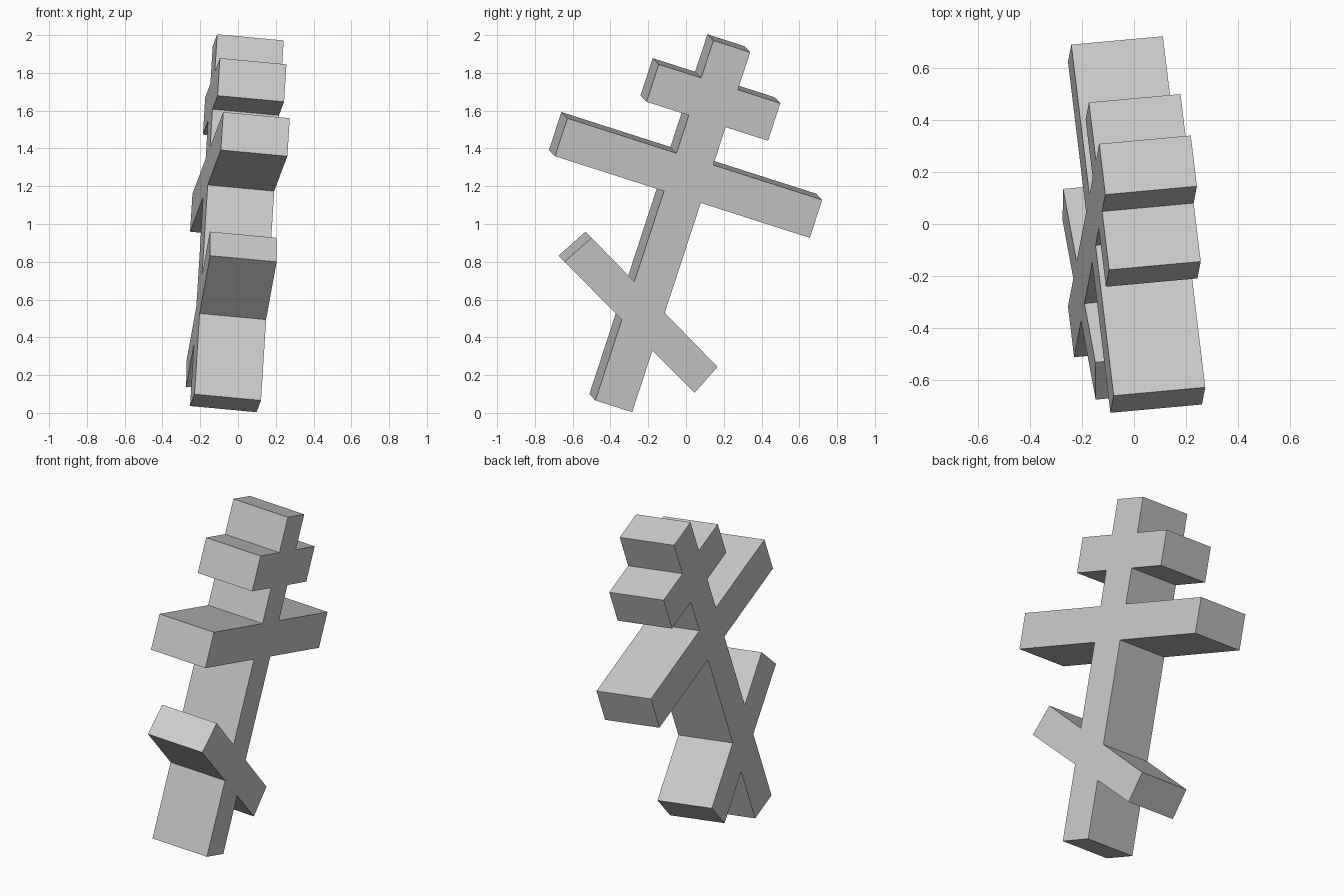
import bpy
import bmesh
from mathutils import Matrix, Vector

if "Cube" in bpy.data.objects:
    bpy.data.objects.remove(bpy.data.objects["Cube"], do_unlink=True)

# Plain grey material
grey = bpy.data.materials.new("plain grey")
grey.use_nodes = True
grey.diffuse_color = (0.6, 0.6, 0.6, 1)
grey.node_tree.nodes["Principled BSDF"].inputs["Base Color"].default_value = grey.diffuse_color

# Cross dimensions in its own plane: across, along the post
POST, HEIGHT, DEPTH = 0.103, 2.009, 0.355
TOP_BAR = (0.34, 1.591, 1.80)
LONG_BAR = (0.713, 1.168, 1.38)
SLANT_UPPER = ((-0.392, 0.815), (0.460, 0.367))
SLANT_LOWER = ((-0.489, 0.650), (0.387, 0.198))


def height_on(line, a):
    """Height of a slanted edge where it meets the post side."""
    (a0, b0), (a1, b1) = line
    return b0 + (b1 - b0) * (a - a0) / (a1 - a0)


def side(sign):
    """Outline of one side of the post, from foot to top."""
    end = 0 if sign < 0 else 1
    p = sign * POST
    pts = [(p, 0), (p, height_on(SLANT_LOWER, p)), SLANT_LOWER[end],
           SLANT_UPPER[end], (p, height_on(SLANT_UPPER, p))]
    for half, low, high in (LONG_BAR, TOP_BAR):
        pts += [(p, low), (sign * half, low), (sign * half, high), (p, high)]
    return pts + [(p, HEIGHT)]


# Leaning frame: across the bars, up the post, through the thickness
up = Vector((0.0597, 0.311, 0.948)).normalized()
thick = Vector((0.9917, 0.090, -0.093))
thick = (thick - up * thick.dot(up)).normalized()
across = up.cross(thick)
frame = Matrix((across, up, thick)).transposed().to_4x4()
frame.translation = (0.11, -0.3825, 0.035)

# Three-barred cross, extruded from its outline
bm = bmesh.new()
outline = side(1) + side(-1)[::-1]
face = bm.faces.new([bm.verts.new((a, b, 0)) for a, b in outline])
back = bmesh.ops.extrude_face_region(bm, geom=[face])
bmesh.ops.translate(bm, vec=(0, 0, -DEPTH),
                    verts=[g for g in back["geom"] if isinstance(g, bmesh.types.BMVert)])
bmesh.ops.recalc_face_normals(bm, faces=bm.faces)
bm.transform(frame)
mesh = bpy.data.meshes.new("three_barred_cross")
bm.to_mesh(mesh)
bm.free()
mesh.materials.append(grey)
cross = bpy.data.objects.new("three_barred_cross", mesh)
bpy.context.collection.objects.link(cross)
